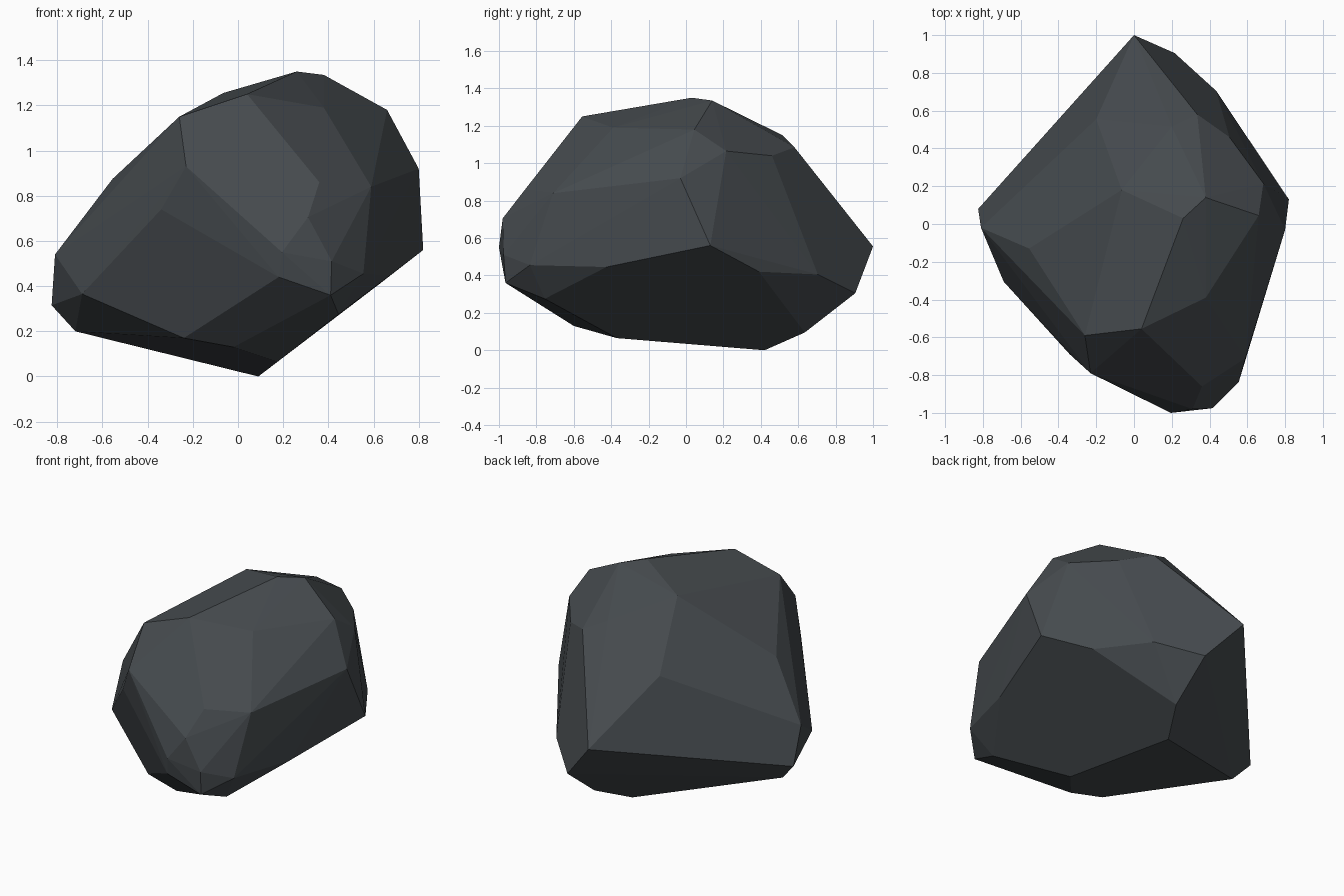
import bpy, bmesh, math

# Corner points of the faceted boulder, grouped from top to bottom
crown = [(.26, .03, 1.35), (.38, .14, 1.335), (-.065, .18, 1.255), (.04, -.555, 1.25),
         (.38, -.39, 1.19), (.66, .045, 1.18), (-.26, -.59, 1.15), (.2, .515, 1.15),
         (.335, .58, 1.085), (.685, .215, 1.065), (.505, .46, 1.04)]
shoulder = [(-.23, -.79, .93), (.80, -.03, .92), (-.2, .555, .915), (-.555, -.13, .875),
            (.36, -.86, .86), (.59, -.71, .84), (-.34, -.69, .74), (.31, -.98, .705)]
girdle = [(.82, .13, .56), (0, 1.0, .555), (.195, -1.0, .55), (-.81, -.02, .54),
          (.415, -.975, .51), (.555, -.835, .455), (.67, -.425, .445), (.18, -.98, .44),
          (.64, .39, .42), (.435, .705, .405)]
base = [(-.69, -.305, .365), (.41, -.965, .36), (-.825, .08, .315), (.215, .905, .305),
        (.445, -.755, .275), (-.72, .04, .20), (-.24, -.575, .17), (-.02, -.6, .13),
        (.21, .635, .095), (.175, -.37, .065), (.09, .42, 0)]

# Wrap the points in a convex shell and merge nearly flat triangles
bm = bmesh.new()
for p in crown + shoulder + girdle + base:
    bm.verts.new(p)
bmesh.ops.convex_hull(bm, input=bm.verts[:])
loose = [v for v in bm.verts if not v.link_faces]
bmesh.ops.delete(bm, geom=loose, context='VERTS')
bmesh.ops.dissolve_limit(bm, angle_limit=math.radians(1.5), verts=[], edges=bm.edges[:])
bmesh.ops.recalc_face_normals(bm, faces=bm.faces[:])

mesh = bpy.data.meshes.new("boulder")
bm.to_mesh(mesh)
bm.free()

# Dark slate stone
stone = bpy.data.materials.new("dark slate grey")
stone.diffuse_color = (.060, .069, .076, 1)
mesh.materials.append(stone)

boulder = bpy.data.objects.new("boulder", mesh)
bpy.context.collection.objects.link(boulder)
